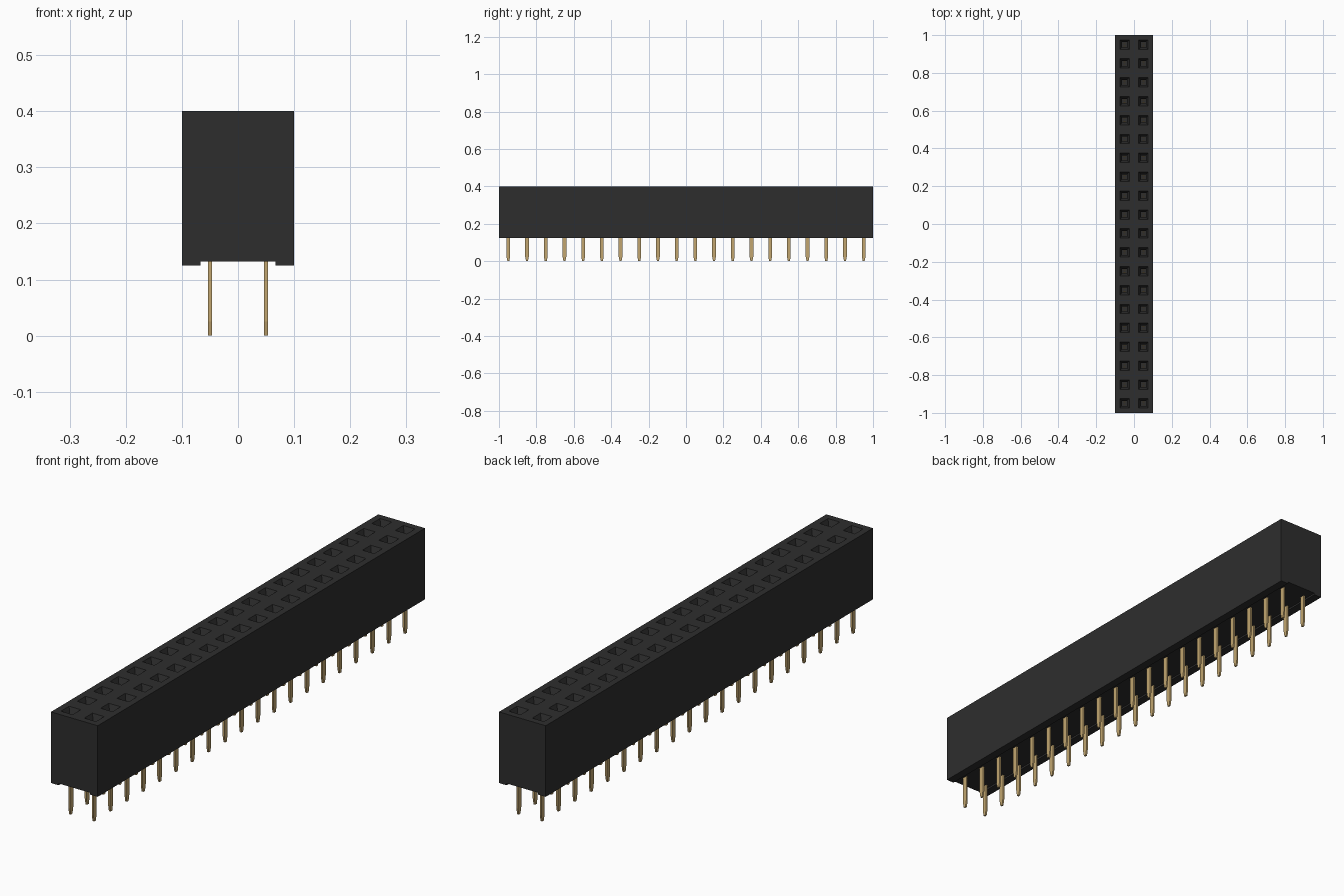
import bpy, bmesh

if "Cube" in bpy.data.objects:
    bpy.data.objects.remove(bpy.data.objects["Cube"], do_unlink=True)


def make_material(name, rgb, rough):
    m = bpy.data.materials.new(name)
    m.use_nodes = True
    m.diffuse_color = (*rgb, 1)
    b = m.node_tree.nodes["Principled BSDF"]
    b.inputs["Base Color"].default_value = (*rgb, 1)
    b.inputs["Roughness"].default_value = rough
    return m


BLACK = make_material("black plastic", (0.027, 0.027, 0.027), 0.6)
GOLD = make_material("gold metal", (0.54, 0.38, 0.16), 0.4)

ROWS = 20
PITCH = 0.1
CENTRES = [(x, (i - (ROWS - 1) / 2) * PITCH)
           for x in (-PITCH / 2, PITCH / 2) for i in range(ROWS)]


def finish(name, bm, mat):
    bmesh.ops.recalc_face_normals(bm, faces=bm.faces)
    me = bpy.data.meshes.new(name)
    bm.to_mesh(me)
    bm.free()
    me.materials.append(mat)
    ob = bpy.data.objects.new(name, me)
    bpy.context.collection.objects.link(ob)
    return ob


def loft(bm, cx, cy, sections):
    """Closed solid through rectangles given as (half x, half y, z)."""
    rings = [[bm.verts.new((cx + sx * hx, cy + sy * hy, z))
              for sx, sy in ((-1, -1), (1, -1), (1, 1), (-1, 1))]
             for hx, hy, z in sections]
    for a, b in zip(rings, rings[1:]):
        for i in range(4):
            j = (i + 1) % 4
            bm.faces.new((a[i], a[j], b[j], b[i]))
    bm.faces.new(rings[0])
    bm.faces.new(rings[-1])


# Housing: grooved cross-section extruded along its length
bm = bmesh.new()
section = [(-0.1, 0.125), (-0.067, 0.125), (-0.067, 0.132), (0.067, 0.132),
           (0.067, 0.125), (0.1, 0.125), (0.1, 0.4), (-0.1, 0.4)]
face = bm.faces.new([bm.verts.new((x, -1, z)) for x, z in section])
ext = bmesh.ops.extrude_face_region(bm, geom=[face])
bmesh.ops.translate(bm, vec=(0, 2, 0),
                    verts=[v for v in ext["geom"] if isinstance(v, bmesh.types.BMVert)])
housing = finish("housing", bm, BLACK)

# Funnel-mouthed sockets cut into the top
bm = bmesh.new()
for cx, cy in CENTRES:
    loft(bm, cx, cy, [(0.013, 0.013, 0.18), (0.013, 0.013, 0.37),
                      (0.025, 0.025, 0.4), (0.025, 0.025, 0.42)])
cutter = finish("socket_cutter", bm, BLACK)
cutter.hide_render = True

mod = housing.modifiers.new("sockets", "BOOLEAN")
mod.operation = "DIFFERENCE"
mod.solver = "EXACT"
mod.object = cutter
bpy.context.view_layer.objects.active = housing
bpy.ops.object.modifier_apply(modifier=mod.name)
bpy.data.objects.remove(cutter, do_unlink=True)

# Flat solder pins with tapered tips
bm = bmesh.new()
for cx, cy in CENTRES:
    loft(bm, cx, cy, [(0.0035, 0.005, 0), (0.0035, 0.010, 0.025),
                      (0.0035, 0.010, 0.14)])
finish("pins", bm, GOLD)

# Pairs of spring contacts inside each socket
bm = bmesh.new()
for cx, cy in CENTRES:
    for s in (-1, 1):
        loft(bm, cx, cy + s * 0.007, [(0.006, 0.002, 0.178), (0.006, 0.002, 0.34)])
finish("contacts", bm, GOLD)
